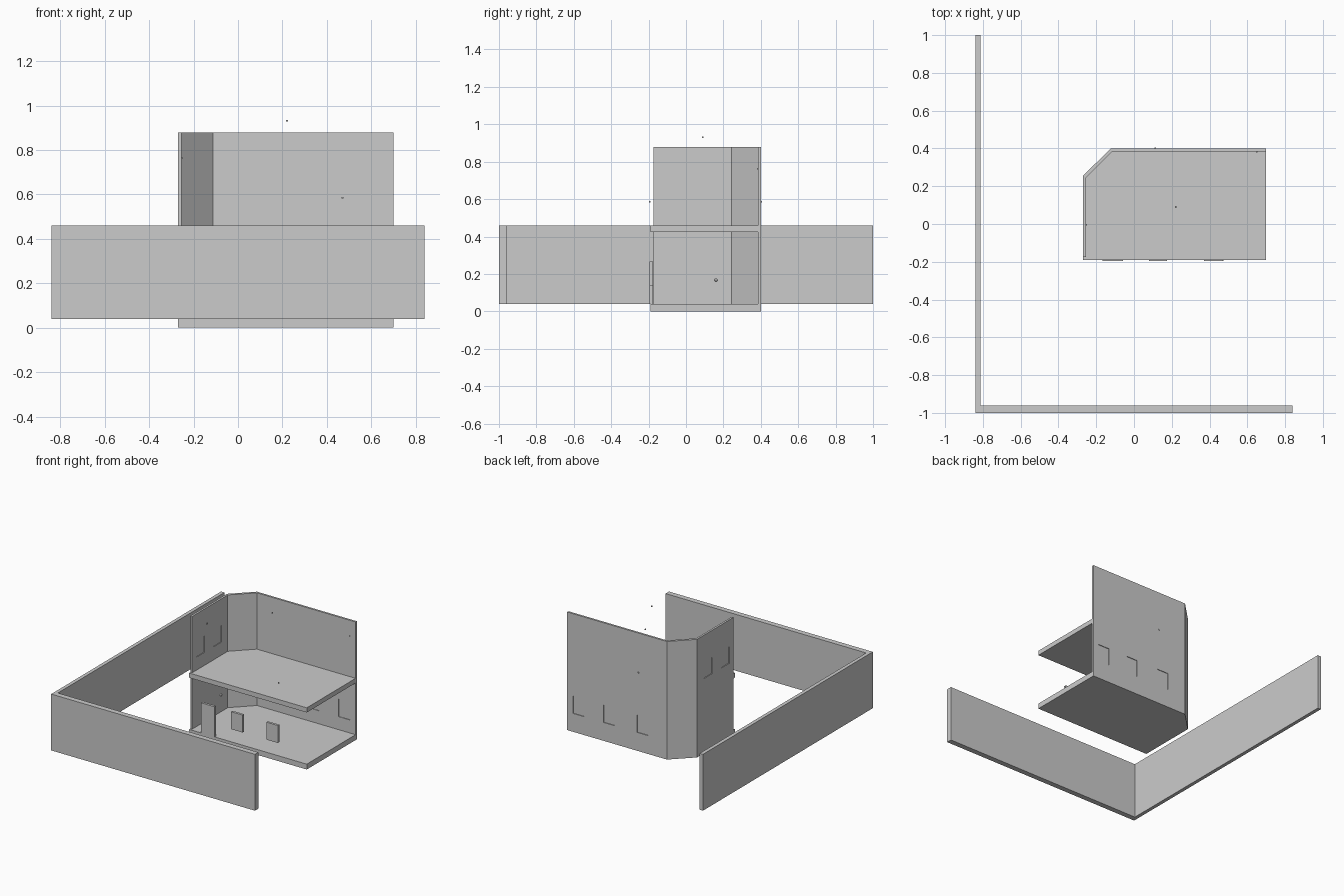
import bpy, bmesh
from mathutils import Vector

if "Cube" in bpy.data.objects:
    bpy.data.objects.remove(bpy.data.objects["Cube"], do_unlink=True)

# One plain plaster colour
grey = bpy.data.materials.new("light_grey")
grey.use_nodes = True
grey.diffuse_color = (0.6, 0.6, 0.6, 1)
grey.node_tree.nodes["Principled BSDF"].inputs["Base Color"].default_value = (0.6, 0.6, 0.6, 1)


def finish(name, bm):
    bmesh.ops.recalc_face_normals(bm, faces=bm.faces)
    mesh = bpy.data.meshes.new(name)
    bm.to_mesh(mesh)
    bm.free()
    mesh.materials.append(grey)
    obj = bpy.data.objects.new(name, mesh)
    bpy.context.collection.objects.link(obj)
    return obj


def prism(name, outline, z0, z1):
    """Extrude a floor-plan outline between two heights."""
    bm = bmesh.new()
    face = bm.faces.new([bm.verts.new((x, y, z0)) for x, y in outline])
    new = bmesh.ops.extrude_face_region(bm, geom=[face])["geom"]
    top = [v for v in new if isinstance(v, bmesh.types.BMVert)]
    bmesh.ops.translate(bm, verts=top, vec=(0, 0, z1 - z0))
    return finish(name, bm)


def box(name, low, high):
    (x0, y0, z0), (x1, y1, z1) = low, high
    return prism(name, [(x0, y0), (x1, y0), (x1, y1), (x0, y1)], z0, z1)


def cut(wall, low, high):
    """Cut a box-shaped opening through a wall."""
    cutter = box("opening_cutter", low, high)
    cutter.hide_render = True
    mod = wall.modifiers.new("opening", "BOOLEAN")
    mod.operation, mod.solver, mod.object = "DIFFERENCE", "EXACT", cutter
    bpy.context.view_layer.update()
    graph = bpy.context.evaluated_depsgraph_get()
    mesh = bpy.data.meshes.new_from_object(wall.evaluated_get(graph))
    wall.modifiers.clear()
    wall.data = mesh
    bpy.data.objects.remove(cutter, do_unlink=True)


# L-shaped boundary wall
prism("boundary_wall", [(-0.84, -1), (0.84, -1), (0.84, -0.96), (-0.813, -0.96),
                        (-0.813, 1), (-0.84, 1)], 0.04, 0.46)

# Floor slabs with one clipped corner
LEFT, RIGHT, FRONT, BACK = -0.27, 0.7, -0.19, 0.4
outer = [(LEFT, 0.255), (-0.123, BACK), (RIGHT, BACK)]
slab = [(LEFT, FRONT)] + outer + [(RIGHT, FRONT)]
prism("ground_slab", slab, 0, 0.04)
prism("upper_slab", slab, 0.425, 0.46)

# Thin walls on the closed sides
inner = [(RIGHT, 0.385), (-0.113, 0.385), (-0.255, 0.243)]
plan = [(LEFT, -0.175)] + outer + inner + [(-0.255, -0.175)]
ground_wall = prism("ground_wall", plan, 0.04, 0.425)
upper_wall = prism("upper_wall", plan, 0.46, 0.88)

# Ground floor rear windows, panes set back in their openings
for i, x in enumerate((0.03, 0.307, 0.56)):
    cut(ground_wall, (x, 0.36, 0.137), (x + 0.093, 0.42, 0.267))
    box(f"rear_window_{i}", (x, 0.389, 0.137), (x + 0.093, 0.395, 0.267))

# Upper floor side windows
for i, y in enumerate((-0.124, 0.077)):
    cut(upper_wall, (-0.3, y, 0.557), (-0.23, y + 0.094, 0.68))
    box(f"side_window_{i}", (-0.265, y, 0.557), (-0.26, y + 0.094, 0.68))

# Front door and windows along the open front
box("front_door", (-0.168, -0.195, 0.04), (-0.058, -0.177, 0.267))
for i, x in enumerate((0.08, 0.37)):
    box(f"front_window_{i}", (x, -0.195, 0.137), (x + 0.095, -0.177, 0.267))

# Small fittings: lamps and sockets
fittings = [(0.22, 0.09, 0.932), (0.47, -0.193, 0.585), (0.112, 0.402, 0.585),
            (0.65, 0.383, 0.763), (-0.252, -0.005, 0.763)]
for i, p in enumerate(fittings):
    h = Vector((0.004, 0.004, 0.004))
    box(f"fitting_{i}", Vector(p) - h, Vector(p) + h)

# Round knob on the ground floor side wall
bm = bmesh.new()
bmesh.ops.create_uvsphere(bm, u_segments=12, v_segments=8, radius=0.008)
finish("wall_knob", bm).location = (-0.252, 0.16, 0.167)
